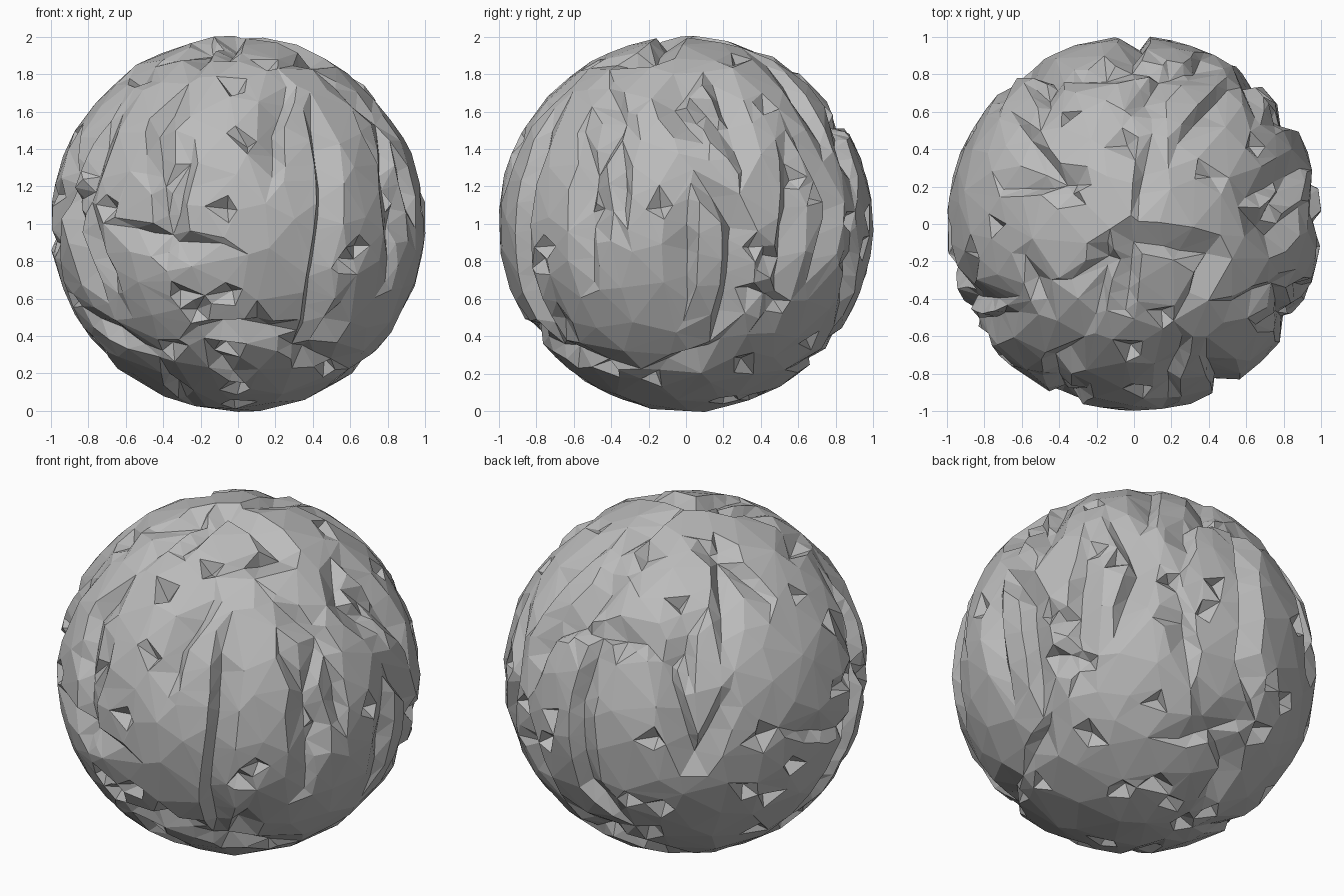
import bpy
import bmesh
from math import sqrt, sin, cos, radians
from mathutils import Vector, noise

cube = bpy.data.objects.get("Cube")
if cube:
    bpy.data.objects.remove(cube, do_unlink=True)


def project(azimuth, elevation, u, v):
    """Point on the unit sphere seen at (u, v) from the given direction."""
    a, e = radians(azimuth), radians(elevation)
    toward = Vector((cos(a) * cos(e), sin(a) * cos(e), sin(e)))
    right = Vector((-sin(a), cos(a), 0))
    up = toward.cross(right)
    depth = sqrt(max(0, 1 - u * u - v * v))
    return (right * u + up * v + toward * depth).normalized()


# Cracks as short paths on each side: depth sign tells which bank is steep
front_cracks = [
    [(.28, .72), (.2, .5), (.21, .25)],
    [(.38, .6), (.46, .2), (.4, -.3), (.32, -.7)],
    [(-.6, 0), (-.35, -.08), (-.1, -.1)],
    [(-.48, .25), (-.32, .2)],
    [(-.2, -.55), (.02, -.54), (.3, -.57)],
    [(-.18, -.68), (0, -.83)],
    [(-.86, .45), (-.84, -.1), (-.72, -.4)],
    [(-.8, -.5), (-.48, -.68)],
    [(.75, .6), (.83, .2), (.82, -.3)],
    [(.55, -.42), (.4, -.65)],
]
left_cracks = [
    [(.08, .8), (-.06, .65), (.1, .45)],
    [(.24, .52), (.29, .3)],
    [(.02, .2), (.01, -.45)],
    [(.04, .26), (.24, 0), (.22, -.35), (.14, -.6)],
    [(.26, -.34), (.43, -.36)],
    [(.57, .48), (.77, .1), (.66, -.28)],
    [(-.32, .4), (-.33, 0)],
    [(-.55, .5), (-.48, .1), (-.52, -.1)],
    [(-.12, -.74), (.18, -.64)],
    [(-.75, -.63), (-.4, -.75)],
]
top_cracks = [
    [(-.62, .55), (-.34, .2), (-.7, .18)],
    [(-.55, .75), (-.42, .6)],
    [(-.06, .53), (0, .37)],
    [(.06, .42), (.02, .1)],
    [(0, .62), (.15, .82), (.32, .84)],
    [(-.03, -.45), (0, -.1), (.4, -.18), (.28, -.4)],
    [(-.35, -.3), (-.13, -.18), (-.2, -.5)],
    [(.58, .12), (.85, .25), (.65, -.02)],
    [(.55, -.4), (.8, -.3)],
    [(-.6, -.2), (-.5, -.4)],
]
back_left_cracks = [
    [(.15, .68), (.16, .05)],
    [(.33, .6), (.5, .42)],
    [(.35, .22), (.38, -.1)],
    [(-.16, .1), (-.24, -.75)],
    [(.35, -.38), (.39, -.7)],
    [(.3, -.92), (.62, -.75)],
    [(.8, .4), (.48, .25)],
]
back_right_cracks = [
    [(-.08, .86), (-.24, .7), (-.12, .28), (.04, .6)],
    [(-.58, .72), (-.73, .4), (-.68, -.1), (-.5, -.24)],
    [(.88, .44), (.86, .1), (.22, -.7)],
    [(-.68, -.44), (-.3, -.56), (-.14, -.72)],
    [(.3, -.85), (.58, -.78)],
]
front_right_cracks = [
    [(-.16, .36), (-.35, -.2), (-.2, -.15), (-.13, .34)],
    [(.24, .45), (.2, .2), (.4, -.43), (.46, .1)],
    [(-.12, -.24), (.02, -.7)],
    [(-.9, -.15), (-.65, -.38)],
]

sides = [(-90, 0, front_cracks), (0, 0, left_cracks), (-90, 90, top_cracks),
         (45, 20, back_left_cracks), (135, -20, back_right_cracks),
         (-135, 20, front_right_cracks)]

segments = []
for azimuth, elevation, cracks in sides:
    for number, crack in enumerate(cracks):
        path = [project(azimuth, elevation, u, v) for u, v in crack]
        steep = 1 if number % 2 else -1
        for i, (a, b) in enumerate(zip(path, path[1:])):
            fade = (0.35 if i == 0 else 1, 0.35 if i == len(path) - 2 else 1)
            segments.append((a, b - a, steep, fade))


def crack_depth(p):
    """Steep bank on one side of each crack, gentle slope on the other."""
    deepest = 0
    for a, along, steep, (start, end) in segments:
        offset = p - a
        t = max(0, min(1, offset.dot(along) / along.length_squared))
        away = offset - along * t
        # Measure across the surface, ignoring the sagitta of the segment
        away -= p * away.dot(p)
        distance = away.length
        if distance > 0.13:
            continue
        side = away.dot(p.cross(along)) * steep
        width = 0.13 if side > 0 else 0.035
        taper = start + (1 - start) * min(1, 2 * t)
        taper *= end + (1 - end) * min(1, 2 * (1 - t))
        deepest = max(deepest, 0.085 * taper * max(0, 1 - distance / width))
    return deepest


# Cracked boulder
bm = bmesh.new()
bmesh.ops.create_icosphere(bm, subdivisions=6, radius=1)
for vert in bm.verts:
    p = vert.co.normalized()
    bumps = 0.008 * (noise.noise(p * 5) - 0.5)
    vert.co = p * (1.005 + bumps - crack_depth(p)) + Vector((0, 0, 1))
mesh = bpy.data.meshes.new("cracked_boulder")
bm.to_mesh(mesh)
bm.free()
boulder = bpy.data.objects.new("cracked_boulder", mesh)
bpy.context.collection.objects.link(boulder)

# Irregular flat facets
facets = boulder.modifiers.new("facets", 'DECIMATE')
facets.ratio = 0.085
for face in mesh.polygons:
    face.use_smooth = False

# Stone colour
stone = bpy.data.materials.new("grey_stone")
stone.use_nodes = True
colour = (0.5, 0.5, 0.5, 1)
stone.diffuse_color = colour
stone.node_tree.nodes["Principled BSDF"].inputs["Base Color"].default_value = colour
mesh.materials.append(stone)
